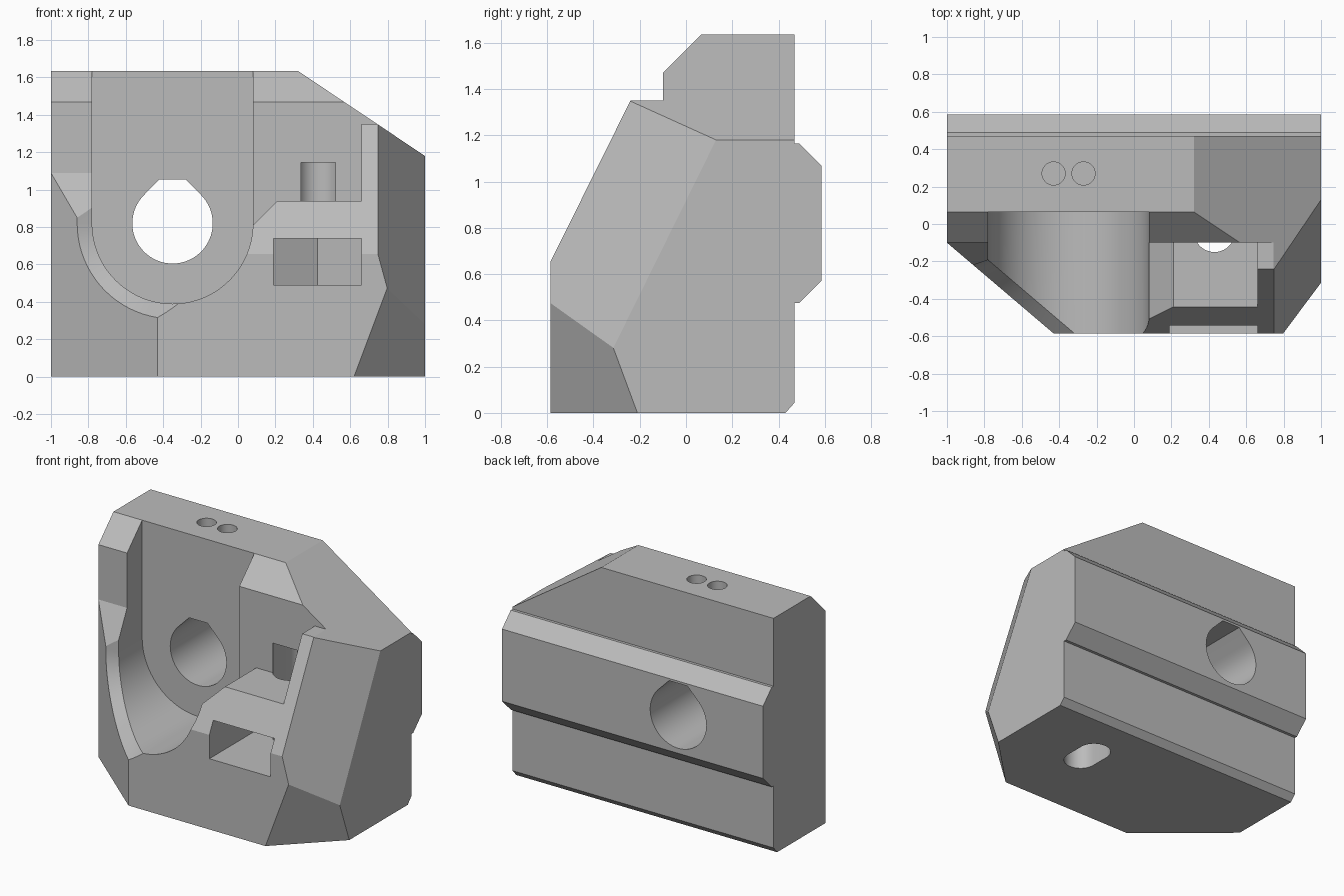
import bpy, bmesh
from math import sin, cos, pi, radians
from mathutils import Vector

if "Cube" in bpy.data.objects:
    bpy.data.objects.remove(bpy.data.objects["Cube"], do_unlink=True)

grey = bpy.data.materials.new("plain grey")
grey.use_nodes = True
grey.diffuse_color = (0.5, 0.5, 0.5, 1)
grey.node_tree.nodes["Principled BSDF"].inputs["Base Color"].default_value = grey.diffuse_color


def loft(name, rings):
    """Solid joining rings that all have the same number of points."""
    bm = bmesh.new()
    vs = [[bm.verts.new(p) for p in ring] for ring in rings]
    n = len(vs[0])
    for a, b in zip(vs, vs[1:]):
        for i in range(n):
            j = (i + 1) % n
            bm.faces.new((a[i], a[j], b[j], b[i]))
    bm.faces.new(vs[0])
    bm.faces.new(vs[-1])
    bmesh.ops.recalc_face_normals(bm, faces=bm.faces)
    mesh = bpy.data.meshes.new(name)
    bm.to_mesh(mesh)
    bm.free()
    mesh.materials.append(grey)
    obj = bpy.data.objects.new(name, mesh)
    bpy.context.collection.objects.link(obj)
    return obj


def prism(name, profile, axis, lo, hi):
    """Extrude a 2D profile along the given axis."""
    place = {"x": lambda p, t: (t, p[0], p[1]),
             "y": lambda p, t: (p[0], t, p[1]),
             "z": lambda p, t: (p[0], p[1], t)}[axis]
    return loft(name, [[place(p, t) for p in profile] for t in (lo, hi)])


def arc(cx, cy, r, start, end, n):
    steps = [radians(start + (end - start) * i / n) for i in range(n + 1)]
    return [(cx + r * cos(a), cy + r * sin(a)) for a in steps]


def slice_off(obj, point, normal):
    """Remove everything on the normal side of a plane and close the cut."""
    bm = bmesh.new()
    bm.from_mesh(obj.data)
    geom = bm.verts[:] + bm.edges[:] + bm.faces[:]
    bmesh.ops.bisect_plane(bm, geom=geom, dist=1e-5, plane_co=point,
                           plane_no=Vector(normal).normalized(), clear_outer=True)
    bmesh.ops.holes_fill(bm, edges=[e for e in bm.edges if e.is_boundary], sides=0)
    bmesh.ops.recalc_face_normals(bm, faces=bm.faces)
    bm.to_mesh(obj.data)
    bm.free()


def carve(obj, cutter):
    mod = obj.modifiers.new("carve", "BOOLEAN")
    mod.operation = "DIFFERENCE"
    mod.solver = "EXACT"
    mod.object = cutter
    bpy.context.view_layer.objects.active = obj
    bpy.ops.object.modifier_apply(modifier=mod.name)
    bpy.data.objects.remove(cutter, do_unlink=True)


# Main block with rear rail, from its side profile
body = prism("mount_block", [
    (-.585, 0), (.43, 0), (.47, .045), (.47, .475), (.49, .475), (.585, .57),
    (.585, 1.07), (.49, 1.165), (.47, 1.165), (.47, 1.635), (.065, 1.635),
    (-.1, 1.47), (-.1, 1.35), (-.24, 1.35), (-.585, .655)], "x", -1, 1)

# Angled corners: top, upper front, lower front, opposite front
slice_off(body, (1, 0, 1.18), (.455, 0, .68))
slice_off(body, (1, .13, 1.18), (1.81, -1, .494))
slice_off(body, (.62, -.585, 0), (.18, -.1824, -.0675))
slice_off(body, (-1, -.1, 0), (-.485, -.57, 0))

# Recessed slope on the narrow cheek
carve(body, prism("cheek_cut", [
    (-.1, 1.8), (-.1, 1.09), (-.596, .09), (-1, .09), (-1, 1.8)], "x", -1.1, -.7))

# U-shaped recess, with its rim bevelled along the angled corner
CX, CZ = -.35, .82


def u_shape(r):
    return [(CX - r, 1.8)] + arc(CX, CZ, r, 180, 360, 40) + [(CX + r, 1.8)]


def corner_y(x):
    return -.1 - (x + 1) * .851


outer, inner = u_shape(.51), u_shape(.43)
carve(body, loft("round_recess", [
    [(x, corner_y(x) - .6, z) for x, z in outer],
    [(x, corner_y(x), z) for x, z in outer],
    [(x, corner_y(x) + .095, z) for x, z in inner],
    [(x, .065, z) for x, z in inner]]))

# Shelf beside the recess
carve(body, prism("shelf_cut", [
    (.04, 1.8), (.04, .77), (.08, .81), (.21, .94), (.66, .94), (.66, 1.8)],
    "y", -1, -.1))

# Main bore with a flat-topped roof
carve(body, prism("main_bore", arc(CX, CZ, .215, 135, 405, 48)
                  + [(CX + .07, CZ + .235), (CX - .07, CZ + .235)], "y", -1, 1))

# Upright screw slot and the nut trap that meets it
carve(body, prism("screw_slot", arc(.43, -.04, .11, 180, 360, 20)
                  + arc(.43, .1, .11, 0, 180, 20), "z", -.1, 1.145))
carve(body, prism("nut_trap", [
    (.19, -.8), (.66, -.8), (.66, .135), (.425, .27), (.19, .135)], "z", .49, .74))

# Pair of small holes in the top
for x in (-.43, -.27):
    carve(body, prism("top_hole", arc(x, .27, .062, 0, 345, 23), "z", 1.33, 1.8))

# Smooth the curved walls only
bpy.ops.object.select_all(action="DESELECT")
body.select_set(True)
bpy.context.view_layer.objects.active = body
bpy.ops.object.shade_smooth_by_angle(angle=radians(20))
